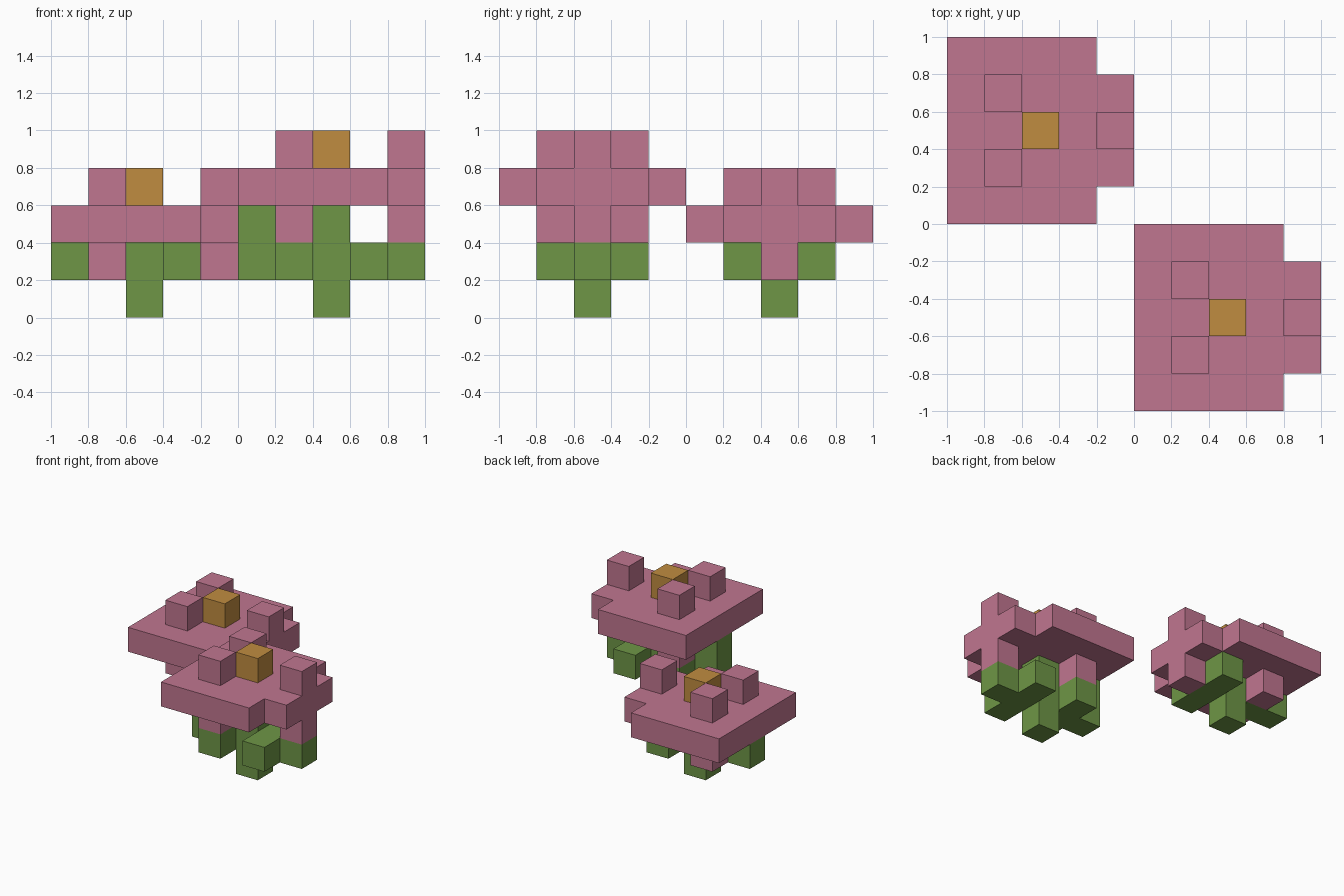
import bpy
import bmesh

old = bpy.data.objects.get("Cube")
if old:
    bpy.data.objects.remove(old, do_unlink=True)

CELL = 0.2


def material(name, rgb):
    m = bpy.data.materials.new(name)
    m.use_nodes = True
    m.diffuse_color = (*rgb, 1)
    m.node_tree.nodes["Principled BSDF"].inputs["Base Color"].default_value = (*rgb, 1)
    return m


PINK = material("petal pink", (0.527, 0.181, 0.279))
GREEN = material("leaf green", (0.156, 0.305, 0.061))
GOLD = material("pollen gold", (0.527, 0.262, 0.051))


def prism(name, outline, z0, z1, mat, centre):
    """Extrude an outline, given in cells around the flower centre."""
    bm = bmesh.new()
    verts = [bm.verts.new((centre[0] + x * CELL, centre[1] + y * CELL, z0 * CELL))
             for x, y in outline]
    face = bm.faces.new(verts)
    top = bmesh.ops.extrude_face_region(bm, geom=[face])["geom"]
    bmesh.ops.translate(bm, vec=(0, 0, (z1 - z0) * CELL),
                        verts=[v for v in top if isinstance(v, bmesh.types.BMVert)])
    bmesh.ops.recalc_face_normals(bm, faces=bm.faces)
    mesh = bpy.data.meshes.new(name)
    bm.to_mesh(mesh)
    bm.free()
    mesh.materials.append(mat)
    obj = bpy.data.objects.new(name, mesh)
    bpy.context.collection.objects.link(obj)
    return obj


def block(name, x, y, z0, z1, mat, centre, nx=1, ny=1):
    """Box centred on cell (x, y), nx by ny cells wide."""
    a, b = nx / 2, ny / 2
    outline = [(x - a, y - b), (x + a, y - b), (x + a, y + b), (x - a, y + b)]
    return prism(name, outline, z0, z1, mat, centre)


# Petal disc: five cells square with two corners cut off
DISC = [(-2.5, -2.5), (1.5, -2.5), (1.5, -1.5), (2.5, -1.5),
        (2.5, 1.5), (1.5, 1.5), (1.5, 2.5), (-2.5, 2.5)]
PETALS = [(-1, -1), (-1, 1), (2, 0)]


def flower(prefix, centre, base):
    """Flower whose petal disc starts at height base, in cells."""
    prism(prefix + "_petal_disc", DISC, base, base + 1, PINK, centre)
    block(prefix + "_stamen", 0, 0, base + 1, base + 2, GOLD, centre)
    block(prefix + "_stem", 0, 0, 0, base, GREEN, centre)
    # Petal tips above and below the disc
    for i, (x, y) in enumerate(PETALS, 1):
        block(f"{prefix}_upper_petal_{i}", x, y, base + 1, base + 2, PINK, centre)
        block(f"{prefix}_lower_petal_{i}", x, y, base - 1, base, PINK, centre)
    # Leaves beside the stem
    block(prefix + "_broad_leaf", 1, 0, 1, 2, GREEN, centre, ny=3)
    block(prefix + "_leaf_stalk", -1, 0, 1, 2, GREEN, centre)
    block(prefix + "_narrow_leaf", -2, 0, 1, base, GREEN, centre)


flower("tall_flower", (0.5, -0.5), 3)
flower("short_flower", (-0.5, 0.5), 2)

# Green cups under the lower petals of the tall flower
for i, (x, y) in enumerate(PETALS, 1):
    block(f"tall_flower_leaf_cup_{i}", x, y, 1, 2, GREEN, (0.5, -0.5))
